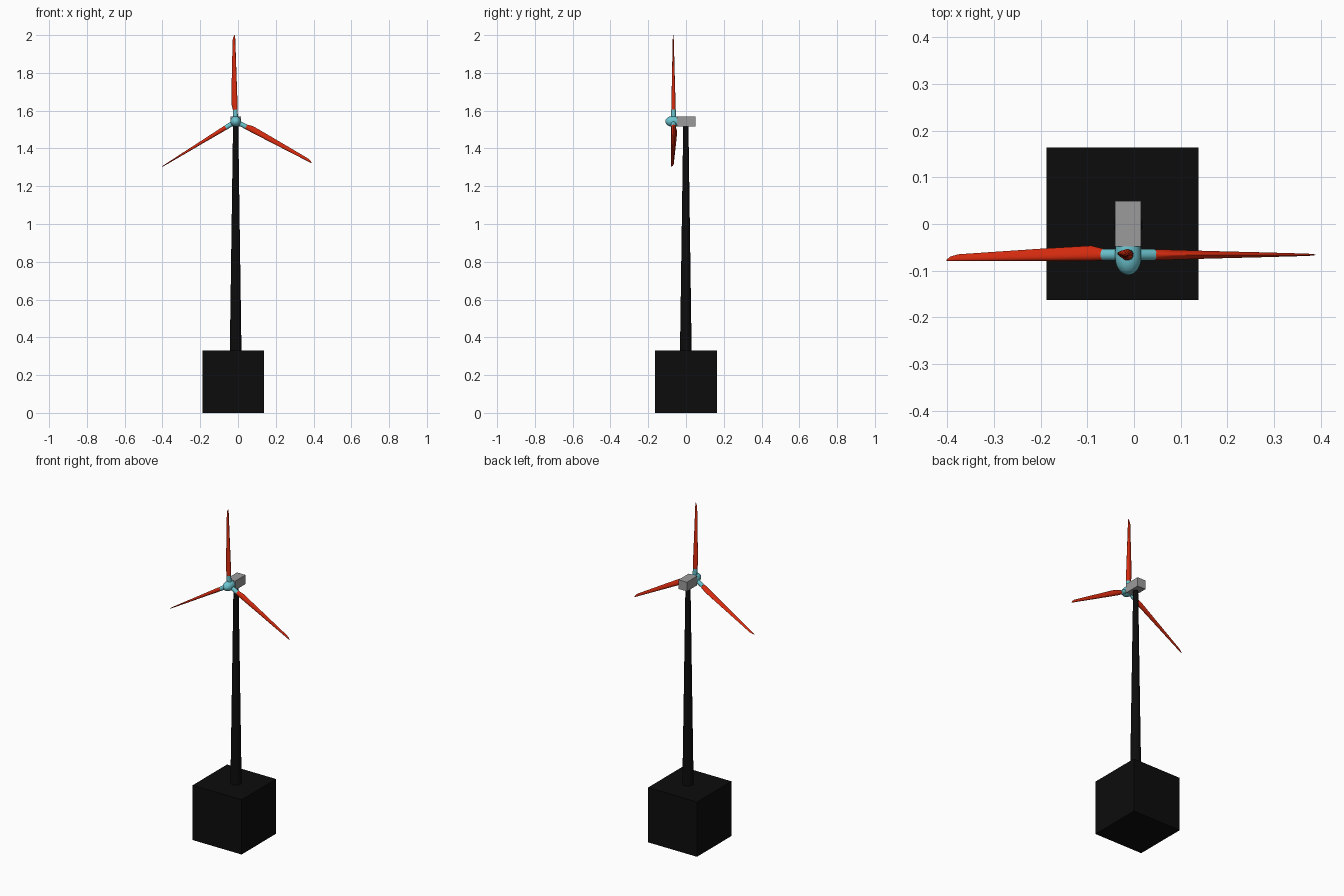
import bpy, bmesh, math
from mathutils import Vector

if "Cube" in bpy.data.objects:
    bpy.data.objects.remove(bpy.data.objects["Cube"])

CX, HUB_Y, HUB_Z = -0.0125, -0.066, 1.543   # shaft axis position


def material(name, rgb):
    m = bpy.data.materials.new(name)
    m.diffuse_color = (*rgb, 1)
    m.use_nodes = True
    m.node_tree.nodes["Principled BSDF"].inputs["Base Color"].default_value = m.diffuse_color
    return m


BLACK = material("black", (0.0037, 0.0037, 0.0037))
GREY = material("grey", (0.33, 0.33, 0.33))
RED = material("red", (0.70, 0.025, 0.005))
CYAN = material("pale_cyan", (0.15, 0.55, 0.62))


def finish(obj, mat, smooth=False):
    obj.data.materials.append(mat)
    if smooth:
        bpy.ops.object.select_all(action='DESELECT')
        obj.select_set(True)
        bpy.context.view_layer.objects.active = obj
        bpy.ops.object.shade_smooth_by_angle(angle=math.radians(40))
    return obj


def box(name, lo, hi, mat):
    lo, hi = Vector(lo), Vector(hi)
    bpy.ops.mesh.primitive_cube_add(size=1, location=(lo + hi) / 2)
    obj = bpy.context.object
    obj.name = name
    for v in obj.data.vertices:
        v.co = v.co * (hi - lo)
    return finish(obj, mat)


def loft(name, rings, mat):
    """Skin a list of equal-sized point rings and cap both ends."""
    bm = bmesh.new()
    loops = [[bm.verts.new(p) for p in ring] for ring in rings]
    n = len(loops[0])
    for a, b in zip(loops, loops[1:]):
        for i in range(n):
            bm.faces.new((a[i], a[(i + 1) % n], b[(i + 1) % n], b[i]))
    bm.faces.new(loops[0])
    bm.faces.new(loops[-1])
    bmesh.ops.recalc_face_normals(bm, faces=bm.faces)
    me = bpy.data.meshes.new(name)
    bm.to_mesh(me)
    bm.free()
    obj = bpy.data.objects.new(name, me)
    bpy.context.collection.objects.link(obj)
    return finish(obj, mat, True)


def ring(center, a, b, n):
    return [center + a * math.cos(2 * math.pi * i / n) + b * math.sin(2 * math.pi * i / n)
            for i in range(n)]


X, Y, Z = Vector((1, 0, 0)), Vector((0, 1, 0)), Vector((0, 0, 1))

# foundation block, tapered tower and nacelle
box("foundation", (-0.188, -0.163, 0), (0.138, 0.164, 0.33), BLACK)
loft("tower", [ring(Vector((CX, -0.001, z)), X * r, Y * r, 24)
               for z, r in ((0.32, 0.031), (1.518, 0.014))], BLACK)
box("nacelle", (CX - 0.028, -0.048, 1.515), (CX + 0.028, 0.049, 1.57), GREY)

# hub with rounded nose
profile = [(-0.045, 0.0265), (-0.06, 0.028), (-0.072, 0.028)]
profile += [(-0.072 - 0.0375 * math.sin(t), 0.028 * math.cos(t))
            for t in (math.radians(d) for d in (15, 30, 45, 60, 75, 88))]
loft("hub", [ring(Vector((CX, y, HUB_Z)), X * r, Z * r, 32) for y, r in profile], CYAN)

# blade sections: radius, leading offset, trailing offset, thickness
SECTIONS = [(0.056, -0.0115, 0.0115, 0.023), (0.068, -0.0125, 0.014, 0.023),
            (0.095, -0.0135, 0.020, 0.021), (0.20, -0.0135, 0.0145, 0.015),
            (0.32, -0.0135, 0.0075, 0.010), (0.43, -0.0135, 0.001, 0.005),
            (0.448, -0.0135, -0.004, 0.0035), (0.457, -0.013, -0.0105, 0.0015)]


def blade(label, angle, pitch):
    a, p = math.radians(angle), math.radians(pitch)
    radial = Vector((math.cos(a), 0, math.sin(a)))
    tangent = Vector((-math.sin(a), 0, math.cos(a)))
    chord = tangent * math.cos(p) + Y * math.sin(p)
    normal = Y * math.cos(p) - tangent * math.sin(p)
    hub = Vector((CX, HUB_Y, HUB_Z))
    # root socket
    loft("socket_" + label, [ring(hub + radial * r, tangent * 0.0125, Y * 0.0125, 20)
                             for r in (0.0, 0.062)], CYAN)
    # tapered blade with straight leading edge
    rings = []
    for r, lead, trail, thick in SECTIONS:
        sharp = min(0.5, max(0, (r - 0.056) * 10))   # thins toward the trailing edge
        pts = []
        for i in range(18):
            t = 2 * math.pi * i / 18
            c = (lead + trail) / 2 + (trail - lead) / 2 * math.cos(t)
            h = thick / 2 * math.sin(t) * (1 - sharp * math.cos(t))
            pts.append(hub + radial * r + chord * c + normal * h)
        rings.append(pts)
    loft("blade_" + label, rings, RED)


for label, angle, pitch in (("top", 92.0, 10), ("left", 211.8, 80), ("right", -27.2, 0)):
    blade(label, angle, pitch)
